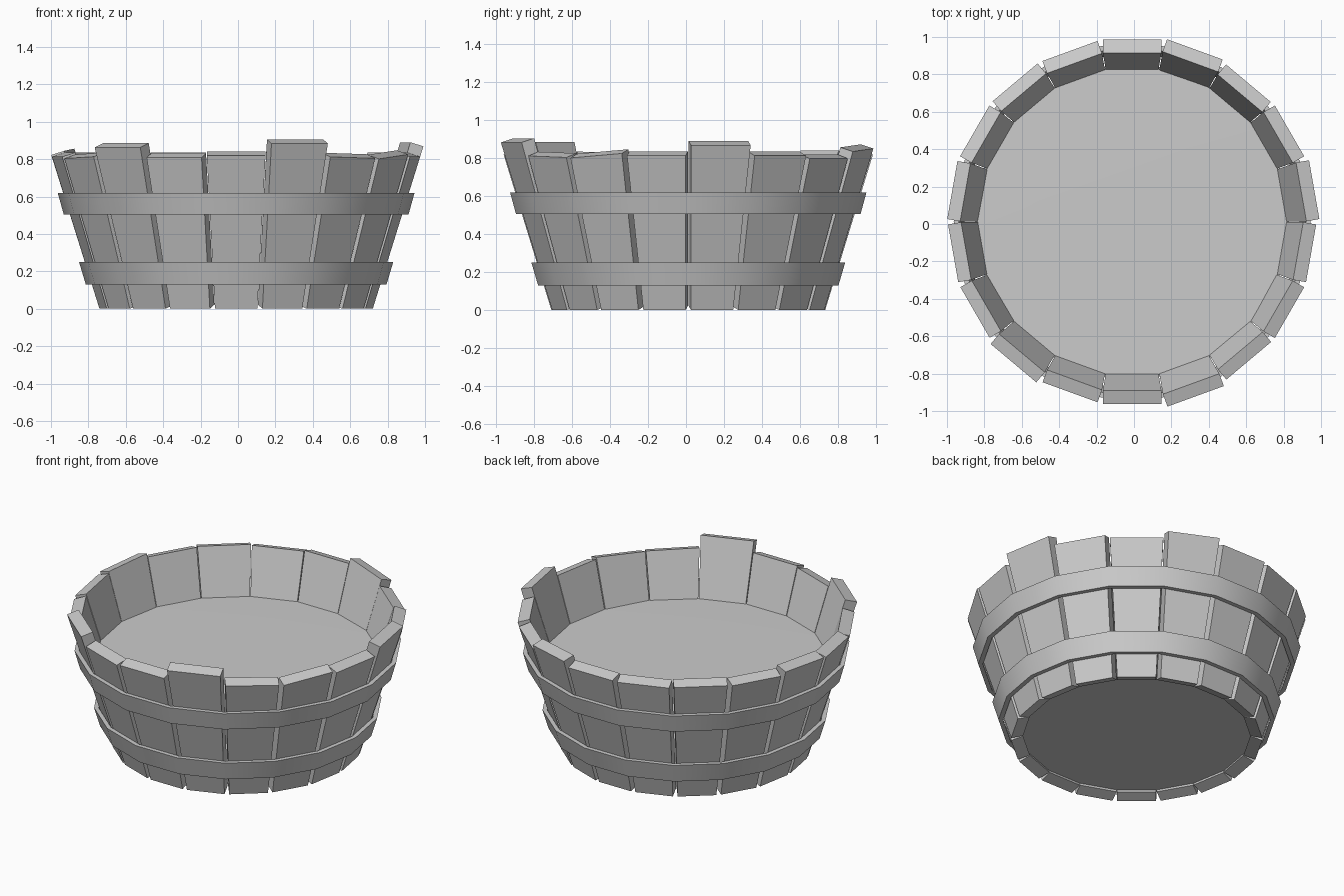
import bpy, bmesh, math
from mathutils import Vector

if "Cube" in bpy.data.objects:
    bpy.data.objects.remove(bpy.data.objects["Cube"])

CX, CY = -0.01, 0.012        # ring centre
N = 18
STEP = 2 * math.pi / N
SLOPE = 0.307                # outward lean of the walls
R_OUT, R_IN = 0.722, 0.645   # outer / inner wall radius at z = 0
HALF = math.tan(STEP / 2)


def make(name, verts, faces, smooth=False):
    me = bpy.data.meshes.new(name)
    me.from_pydata([tuple(v) for v in verts], [], faces)
    bm = bmesh.new()
    bm.from_mesh(me)
    bmesh.ops.recalc_face_normals(bm, faces=bm.faces)
    bm.to_mesh(me)
    bm.free()
    ob = bpy.data.objects.new(name, me)
    bpy.context.collection.objects.link(ob)
    if smooth:
        bpy.ops.object.select_all(action='DESELECT')
        ob.select_set(True)
        bpy.context.view_layer.objects.active = ob
        bpy.ops.object.shade_smooth_by_angle(angle=math.radians(35))
    return ob


def ring(r, z):
    return [Vector((CX + r * math.cos(i * STEP), CY + r * math.sin(i * STEP), z))
            for i in range(N)]


# Staves: tapered leaning boards with square-cut ends, uneven top heights
tops = [0.84, 0.905, 0.83, 0.835, 0.835, 0.89, 0.835, 0.82, 0.865,
        0.84, 0.835, 0.84, 0.835, 0.85, 0.835, 0.83, 0.885, 0.83]
skews = {2: -0.004, 3: 0.012, 8: 0.008, 13: -0.006, 15: 0.005}
DROP = 0.022                 # outer edge sits lower than inner edge


def stave(k):
    a = math.radians(-90) + k * STEP
    out = Vector((math.cos(a), math.sin(a), 0))
    side = Vector((-math.sin(a), math.cos(a), 0))
    verts = []
    for z_in, skew in ((DROP, 0), (tops[k], skews.get(k, 0))):
        r_in = R_IN + SLOPE * z_in
        r_out = R_OUT + SLOPE * (z_in - DROP)
        w = r_in * HALF * 0.985
        for r, z, s in ((r_in, z_in, -1), (r_out, z_in - DROP, -1),
                        (r_out, z_in - DROP, 1), (r_in, z_in, 1)):
            verts.append(Vector((CX, CY, z + s * skew)) + out * r + side * (s * w))
    faces = [(0, 1, 2, 3), (4, 5, 6, 7), (0, 1, 5, 4),
             (1, 2, 6, 5), (2, 3, 7, 6), (3, 0, 4, 7)]
    make(f"stave_{k + 1:02d}", verts, faces)


for k in range(N):
    stave(k)


# Hoops: closed rings with corners at the stave joints
def hoop(name, z0, z1, r0, r1, t=0.027):
    loops = [ring(r0, z0), ring(r1, z1), ring(r1 - t, z1), ring(r0 - t, z0)]
    verts = [v for loop in loops for v in loop]
    faces = []
    for j in range(4):
        n = (j + 1) % 4
        for i in range(N):
            m = (i + 1) % N
            faces.append((j * N + i, j * N + m, n * N + m, n * N + i))
    make(name, verts, faces, smooth=True)


hoop("upper_hoop", 0.505, 0.62, 0.922, 0.954)
hoop("lower_hoop", 0.13, 0.25, 0.804, 0.84)


# Discs: water surface with an inner ring, and the recessed bottom board
def disc(name, rings, smooth=False):
    verts = [v for r, z in rings for v in ring(r, z)]
    faces = [(j * N + i, j * N + (i + 1) % N, (j + 1) * N + (i + 1) % N, (j + 1) * N + i)
             for j in range(len(rings) - 1) for i in range(N)]
    last = (len(rings) - 1) * N
    faces.append(tuple(range(last, last + N)))
    ob = make(name, verts, faces, smooth)
    return ob


Z_WATER, Z_BASE = 0.548, 0.038
C = math.cos(STEP / 2)
disc("water_surface", [((R_IN + SLOPE * Z_WATER + 0.005) / C, Z_WATER),
                       (0.51, Z_WATER + 0.002)], smooth=True)
base = disc("bottom_board", [((R_IN + SLOPE * Z_BASE + 0.005) / C, Z_BASE)])
base.data.flip_normals()
